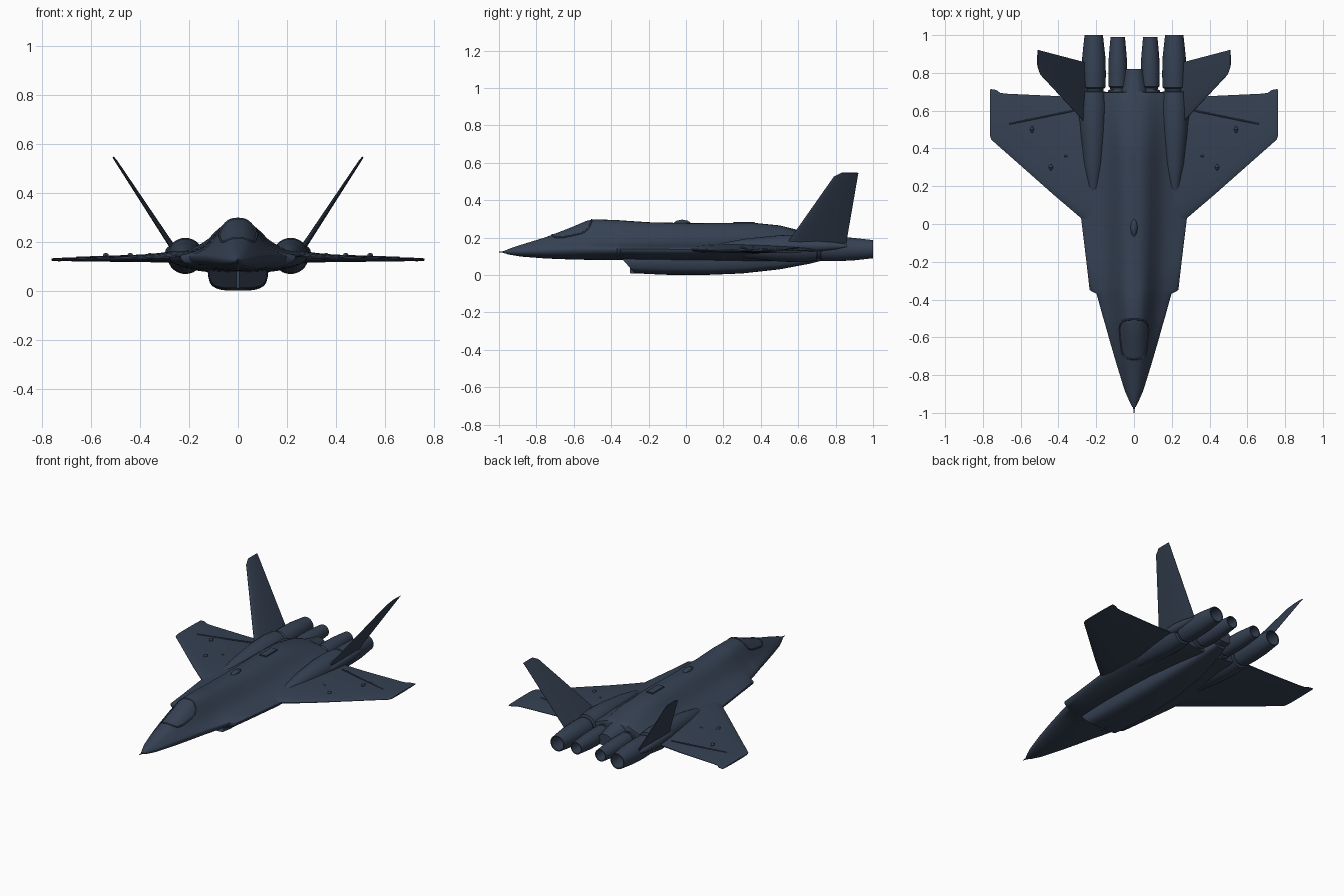
import bpy, bmesh, math
from mathutils import Vector

cube = bpy.data.objects.get("Cube")
if cube:
    bpy.data.objects.remove(cube, do_unlink=True)

paint = bpy.data.materials.new("dark blue grey paint")
paint.use_nodes = True
COLOUR = (0.036, 0.053, 0.086, 1)
paint.diffuse_color = COLOUR
paint.node_tree.nodes["Principled BSDF"].inputs["Base Color"].default_value = COLOUR


def finish(name, bm, mirror=False, angle=35):
    bmesh.ops.recalc_face_normals(bm, faces=bm.faces)
    mesh = bpy.data.meshes.new(name)
    bm.to_mesh(mesh)
    bm.free()
    obj = bpy.data.objects.new(name, mesh)
    bpy.context.collection.objects.link(obj)
    mesh.materials.append(paint)
    if mirror:
        obj.modifiers.new("Mirror", "MIRROR")
    bpy.ops.object.select_all(action="DESELECT")
    obj.select_set(True)
    bpy.context.view_layer.objects.active = obj
    bpy.ops.object.shade_smooth_by_angle(angle=math.radians(angle))
    return obj


def loft(rings, cap=True):
    """Skin closed rings of equal length."""
    bm = bmesh.new()
    rows = [[bm.verts.new(p) for p in ring] for ring in rings]
    n = len(rows[0])
    for a, b in zip(rows, rows[1:]):
        for i in range(n):
            j = (i + 1) % n
            bm.faces.new((a[i], a[j], b[j], b[i]))
    if cap:
        bm.faces.new(rows[0])
        bm.faces.new(rows[-1])
    return bm


def sample(table, y):
    """Interpolate a table of rows keyed by their first column."""
    if y <= table[0][0]:
        return table[0][1:]
    for a, b in zip(table, table[1:]):
        if y <= b[0]:
            t = (y - a[0]) / (b[0] - a[0])
            return [p + (q - p) * t for p, q in zip(a[1:], b[1:])]
    return table[-1][1:]


# Fuselage stations: y, half width, chine z, top z, bottom z, hump half width, shoulder
BODY = [
    (-0.97, .008, .123, .130, .116, .02, .004),
    (-0.94, .024, .124, .142, .108, .03, .008),
    (-0.88, .050, .126, .162, .098, .05, .01),
    (-0.75, .090, .132, .202, .088, .08, .02),
    (-0.62, .128, .138, .252, .083, .09, .02),
    (-0.53, .153, .140, .290, .081, .092, .02),
    (-0.49, .165, .140, .297, .08, .095, .02),
    (-0.37, .198, .140, .294, .08, .10, .02),
    (-0.35, .235, .139, .292, .08, .102, .02),
    (-0.20, .252, .138, .282, .075, .105, .022),
    (0.03, .280, .137, .277, .075, .11, .028),
    (0.35, .280, .137, .28, .07, .115, .035),
    (0.50, .280, .137, .265, .07, .12, .04),
    (0.66, .272, .137, .225, .075, .12, .045),
    (0.695, .25, .137, .215, .08, .12, .045),
    (0.70, .075, .137, .214, .09, .09, .03),
    (0.82, .055, .137, .185, .11, .08, .02),
]


def top_z(x, y):
    w, chine, top, bot, hump, sh = sample(BODY, y)
    e = math.sqrt(max(0, 1 - (x / w) ** 2))
    return chine + e * (sh + (top - chine - sh) / (1 + (x / hump) ** 4))


def body_ring(y, n=28):
    w, chine, top, bot, hump, sh = sample(BODY, y)
    ring = []
    for i in range(n):
        x = w * math.cos(math.pi * i / n)
        ring.append((x, y, top_z(x, y)))
    for i in range(n):
        a = math.pi * i / n
        ring.append((-w * math.cos(a), y, chine - (chine - bot) * math.sin(a) ** 0.9))
    return ring


finish("fuselage", loft([body_ring(row[0]) for row in BODY]))


def lathe(name, profile, cx, cz, n=28, mirror=True, squash=1):
    rings = [[(cx + r * math.cos(2 * math.pi * i / n), y,
               cz + squash * r * math.sin(2 * math.pi * i / n)) for i in range(n)]
             for y, r in profile]
    return finish(name, loft(rings), mirror)


lathe("nose_probe", [(-1, .002), (-0.97, .005), (-0.95, .014)], 0, .123, 12, False)

# Belly pod stations: y, half width, bottom z, top z
POD = [(-0.31, .125, .012, .10), (-0.24, .13, .006, .10), (-0.1, .132, .001, .11),
       (0.1, .13, 0, .11), (0.3, .122, .008, .11), (0.5, .10, .03, .11),
       (0.66, .07, .06, .11), (0.78, .04, .09, .12)]


def pod_ring(index, row, n=32):
    y, w, bot, top = row
    ring = []
    for i in range(n):
        a = 2 * math.pi * i / n
        c, s = math.cos(a), math.sin(a)
        x = w * math.copysign(abs(c) ** 0.6, c)
        z = (top + bot) / 2 + (top - bot) / 2 * math.copysign(abs(s) ** 0.6, s)
        x *= 0.84 + 0.16 * (z - bot) / (top - bot)
        # Raked lip on the leading ring
        rake = max(0, 1 - index / 2) * 0.55 * (z - 0.05)
        ring.append((x, y - rake * 1.6, z))
    return ring


bm = loft([pod_ring(i, row) for i, row in enumerate(POD)])
bm.faces.ensure_lookup_table()
mouth = min((f for f in bm.faces if len(f.verts) > 4), key=lambda f: f.calc_center_median().y)
bmesh.ops.inset_individual(bm, faces=[mouth], thickness=0.007)
bmesh.ops.translate(bm, verts=mouth.verts, vec=(0, 0.10, 0))
finish("belly_intake", bm)


def box(name, centre, size, mirror=False):
    bm = bmesh.new()
    bmesh.ops.create_cube(bm, size=1)
    for v in bm.verts:
        v.co = Vector(centre) + Vector(a * b for a, b in zip(v.co, size))
    bmesh.ops.bevel(bm, geom=bm.edges[:], offset=min(size) * 0.25, segments=2, affect="EDGES")
    return finish(name, bm, mirror)


box("intake_divider", (0, -0.24, .053), (.012, .12, .09))

# Wing and fin share one foil section
CHORD = [0, .02, .08, .2, .4, .65, .88, 1]


def foil(lead, trail, thick, across):
    """Closed foil ring from leading to trailing point, thickened along across."""
    lead, trail = Vector(lead), Vector(trail)
    half = [thick * (1.45 * math.sqrt(t) * (1 - t) ** 0.8 * 0.6 + 0.06) for t in CHORD]
    upper = [lead.lerp(trail, t) + across * h for t, h in zip(CHORD, half)]
    lower = [lead.lerp(trail, t) - across * h for t, h in zip(CHORD, half)]
    return upper + lower[::-1]


WING = [(.15, -.08, .67, .138, .075), (.26, .013, .67, .138, .058), (.32, .065, .672, .135, .045),
        (.42, .15, .678, .131, .033), (.68, .38, .69, .128, .018), (.71, .406, .695, .128, .017),
        (.73, .424, .71, .127, .016), (.755, .446, .714, .127, .014), (.762, .465, .712, .127, .01)]
UP = Vector((0, 0, 1))
finish("wing", loft([foil((x, a, z), (x, b, z), t, UP) for x, a, b, z, t in WING]), True)

# Canted tail fins
cant = Vector((.37, 0, -.25)).normalized()
FIN = [(.25, .49, .855, .15, .03), (.275, .555, .86, .19, .026),
       (.495, .79, .918, .525, .012), (.51, .83, .922, .546, .008)]
finish("tail_fin", loft([foil((x, a, z), (x, b, z), t, cant) for x, a, b, z, t in FIN]), True)

# Engine fairings, fin booms and nozzles
lathe("engine_fairing", [(.12, .005), (.2, .03), (.32, .052), (.5, .07), (.62, .074), (.70, .066),
                         (.705, .045)], .215, .142)
lathe("inner_fairing", [(.3, .01), (.5, .04), (.66, .05), (.71, .046), (.712, .03)], .09, .135)
lathe("fin_boom", [(.45, .004), (.56, .022), (.7, .03), (.8, .02), (.865, .006)], .268, .155, 16)


def nozzle(name, cx, cz, r, front, back):
    span = back - front
    shape = [(0, .6), (.06, .72), (.09, .86), (.16, .92), (.18, .78), (.23, .8), (.25, .97), (.45, 1),
             (.7, .95), (1, .76), (1, .66), (.8, .76), (.55, .7), (.54, .2)]
    lathe(name, [(front + span * t, r * k) for t, k in shape], cx, cz)


nozzle("outer_nozzle", .213, .138, .064, .63, 1.0)
nozzle("inner_nozzle", .086, .138, .05, .64, .99)


def bar(name, path, radius, cyclic=False):
    curve = bpy.data.curves.new(name, "CURVE")
    curve.dimensions = "3D"
    curve.bevel_depth = radius
    curve.bevel_resolution = 2
    spline = curve.splines.new("POLY")
    spline.points.add(len(path) - 1)
    for point, co in zip(spline.points, path):
        point.co = (*co, 1)
    spline.use_cyclic_u = cyclic
    curve.materials.append(paint)
    bpy.context.collection.objects.link(bpy.data.objects.new(name, curve))


# Canopy frame laid on the skin
frame = []
for i in range(40):
    a = 2 * math.pi * i / 40
    c, s = math.cos(a), math.sin(a)
    y = -0.61 + 0.105 * math.copysign(abs(s) ** 0.5, s)
    x = (0.073 + 0.1 * (y + 0.61)) * math.copysign(abs(c) ** 0.6, c)
    frame.append((x, y, top_z(x, y)))
bar("canopy_frame", frame, 0.0045, True)

# Dorsal hatch and blister
box("dorsal_hatch", (0, .31, .278), (.05, .12, .012))
lathe("dorsal_blister", [(-.065, .004), (-.05, .014), (-.02, .02), (.01, .014), (.025, .004)],
      0, .276, 16, False)

# Small wing fairings along the hinge line
for x, y in ((.36, .36), (.54, .50), (.44, .30)):
    lathe("wing_fairing", [(y - .018, .002), (y, .012), (y + .018, .002)], x, .143, 10)
bar_path = [(.32, .60, .146), (.66, .53, .135)]
for side in (1, -1):
    bar("flap_hinge", [(side * x, y, z) for x, y, z in bar_path], 0.004)
